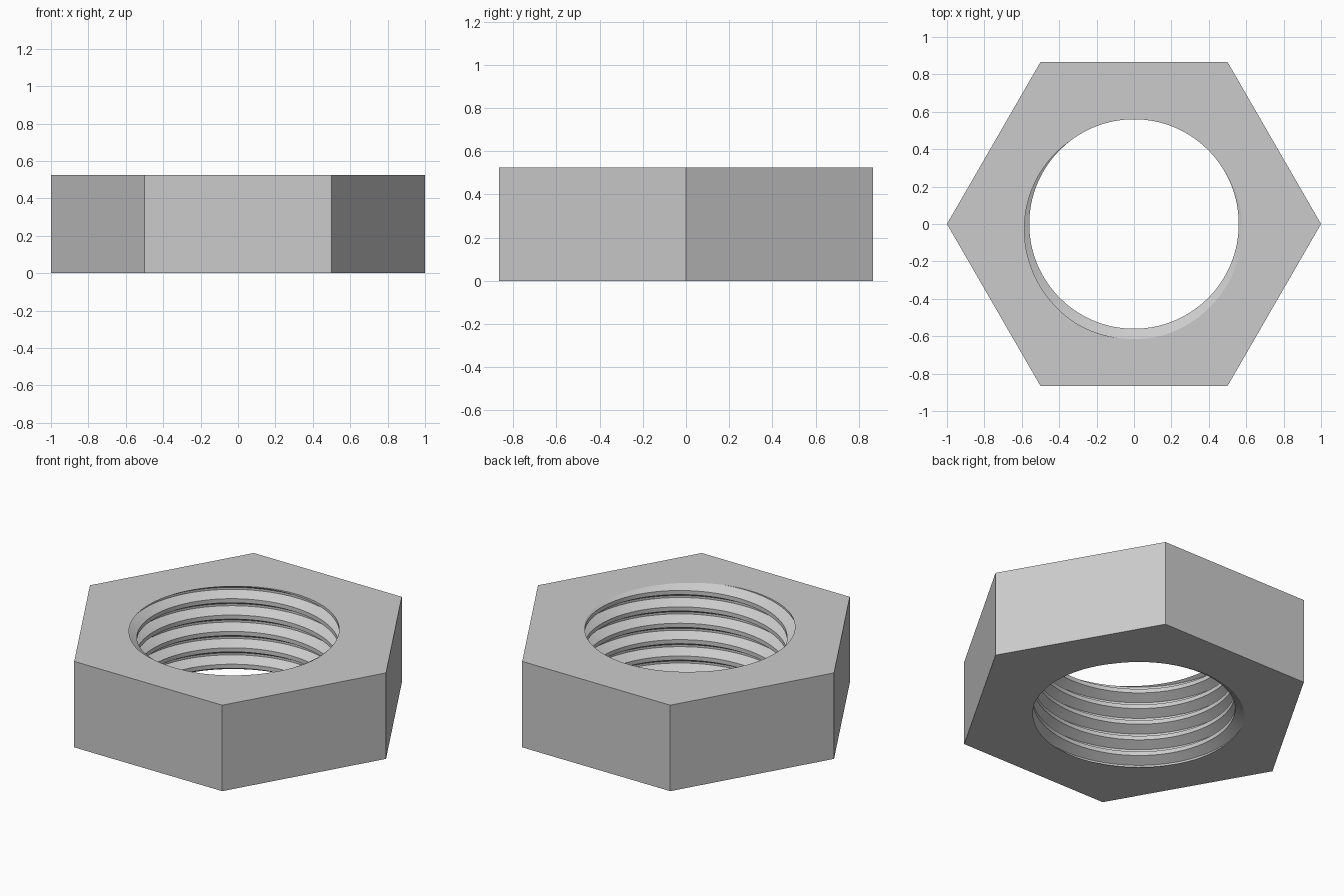
import bpy
import bmesh
from math import cos, sin, tau, radians

cube = bpy.data.objects.get("Cube")
if cube:
    bpy.data.objects.remove(cube, do_unlink=True)

HEIGHT = 0.525
PITCH = 0.1
MINOR, MAJOR = 0.56, 0.615      # thread crest and root radii
STEPS = 128                     # segments per turn
ROOT_ANGLE = radians(263)       # where the groove meets the top face
TURNS = 11

steel = bpy.data.materials.new("grey steel")
steel.use_nodes = True
steel.diffuse_color = (0.6, 0.6, 0.6, 1)
steel.node_tree.nodes["Principled BSDF"].inputs["Base Color"].default_value = (0.6, 0.6, 0.6, 1)

# One pitch of the thread: height in pitches, radius
profile = [(-1 / 16, MAJOR), (1 / 16, MAJOR), (6 / 16, MINOR), (10 / 16, MINOR)]
bm = bmesh.new()

# Helical thread wall, running past both ends
columns = []
for j in range(STEPS):
    a = tau * j / STEPS
    column = []
    for k in range(TURNS):
        for offset, r in profile:
            z = HEIGHT + PITCH * (k - 8 + offset + (a - ROOT_ANGLE) / tau)
            column.append(bm.verts.new((r * cos(a), r * sin(a), z)))
    columns.append(column)

rows = len(columns[0])
for j in range(STEPS):
    here, following = columns[j], columns[(j + 1) % STEPS]
    shift = len(profile) if j == STEPS - 1 else 0   # climb one pitch at the seam
    for i in range(rows - 1 - shift):
        bm.faces.new((here[i], here[i + 1], following[i + 1 + shift], following[i + shift]))

# Trim the thread flush with the end faces
for z, direction in ((0, -1), (HEIGHT, 1)):
    bmesh.ops.bisect_plane(bm, geom=bm.verts[:] + bm.edges[:] + bm.faces[:], dist=1e-6,
                           plane_co=(0, 0, z), plane_no=(0, 0, direction), clear_outer=True)
bmesh.ops.delete(bm, geom=[v for v in bm.verts if not v.link_faces], context='VERTS')
bmesh.ops.remove_doubles(bm, verts=bm.verts[:], dist=1e-5)

# Hexagonal end faces with the threaded hole left open
rings = []
for z in (0, HEIGHT):
    rim = [e for e in bm.edges if e.is_boundary and all(abs(v.co.z - z) < 1e-4 for v in e.verts)]
    ring = [bm.verts.new((cos(tau * i / 6), sin(tau * i / 6), z)) for i in range(6)]
    outline = [bm.edges.new((ring[i], ring[(i + 1) % 6])) for i in range(6)]
    bmesh.ops.triangle_fill(bm, edges=rim + outline, use_beauty=True, normal=(0, 0, 1))
    rings.append(ring)

# Six flat sides
bottom, top = rings
for i in range(6):
    n = (i + 1) % 6
    bm.faces.new((bottom[i], bottom[n], top[n], top[i]))

bmesh.ops.recalc_face_normals(bm, faces=bm.faces[:])
mesh = bpy.data.meshes.new("hex_nut")
bm.to_mesh(mesh)
bm.free()
mesh.materials.append(steel)

nut = bpy.data.objects.new("hex_nut", mesh)
bpy.context.collection.objects.link(nut)
bpy.ops.object.select_all(action='DESELECT')
nut.select_set(True)
bpy.context.view_layer.objects.active = nut
bpy.ops.object.shade_smooth_by_angle(angle=radians(25))
